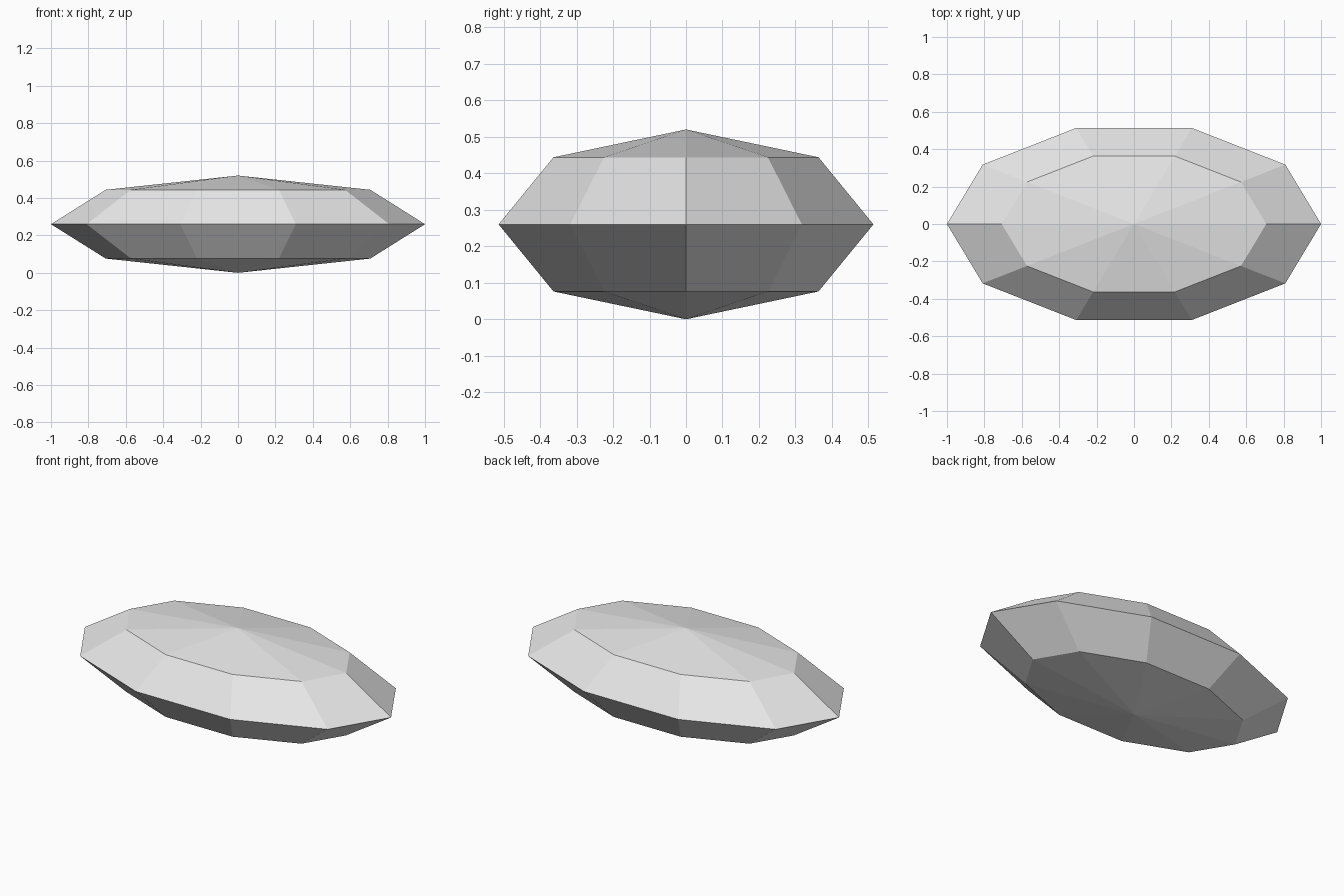
import bpy
import bmesh
import math
from mathutils import Matrix

# Remove the default cube
cube = bpy.data.objects.get("Cube")
if cube:
    bpy.data.objects.remove(cube, do_unlink=True)

# Plain grey colour
grey = bpy.data.materials.new("light_grey")
grey.use_nodes = True
colour = (0.8, 0.8, 0.8, 1.0)
grey.diffuse_color = colour
grey.node_tree.nodes["Principled BSDF"].inputs["Base Color"].default_value = colour

# Faceted pebble: low-poly sphere, corner on the x axis, flattened to an ellipsoid
SIDES, RINGS = 10, 4
DEPTH, HEIGHT = 0.54, 0.26

bm = bmesh.new()
bmesh.ops.create_uvsphere(bm, u_segments=SIDES, v_segments=RINGS, radius=1)
turn = Matrix.Rotation(math.radians(90), 4, "Z")
squash = Matrix.Diagonal((1, DEPTH, HEIGHT, 1))
lift = Matrix.Translation((0, 0, HEIGHT))
bmesh.ops.transform(bm, matrix=lift @ squash @ turn, verts=bm.verts)
for face in bm.faces:
    face.smooth = False

mesh = bpy.data.meshes.new("faceted_pebble")
bm.to_mesh(mesh)
bm.free()
mesh.materials.append(grey)
pebble = bpy.data.objects.new("faceted_pebble", mesh)
bpy.context.scene.collection.objects.link(pebble)
